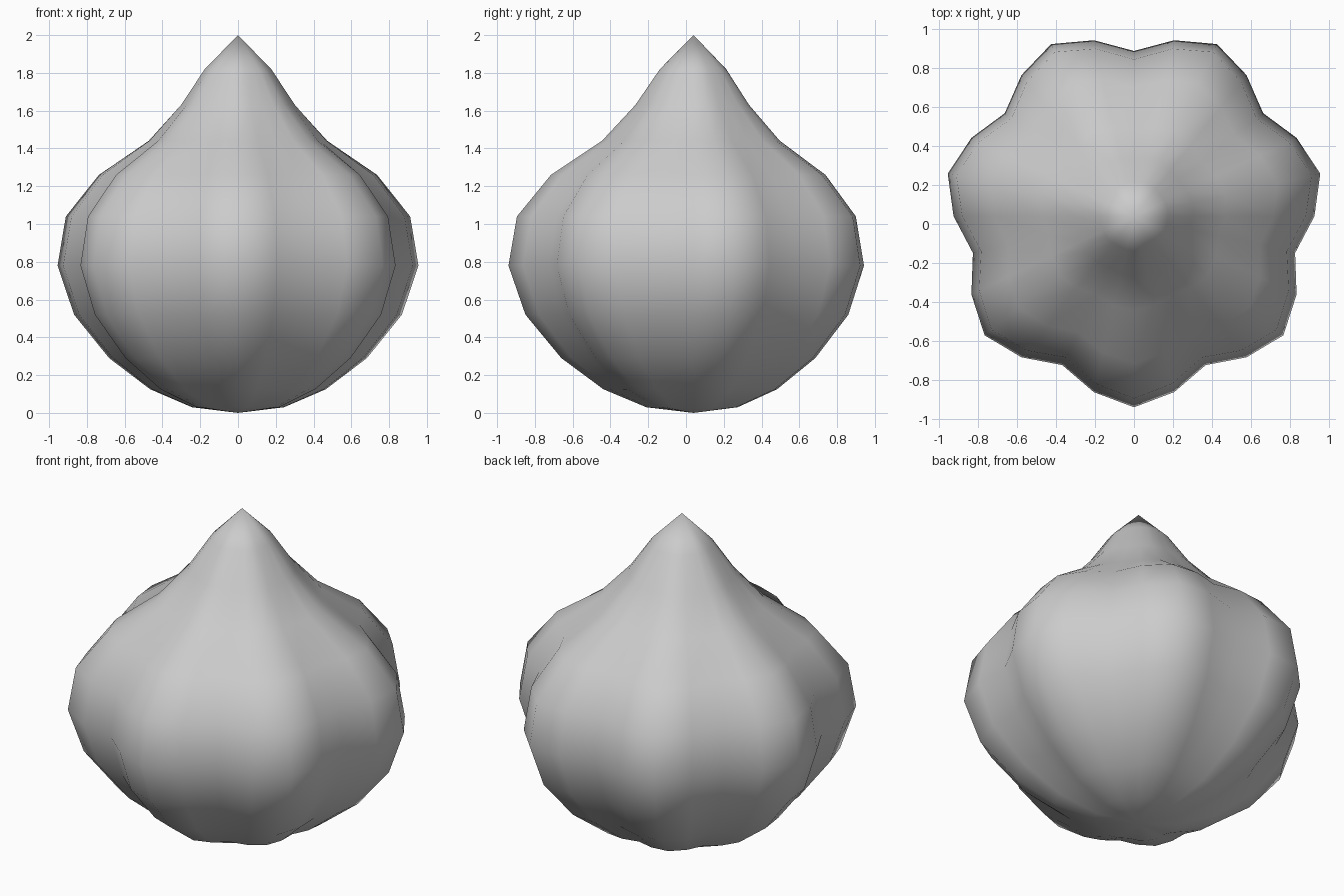
import bpy, bmesh
from math import sin, cos, pi

if "Cube" in bpy.data.objects:
    bpy.data.objects.remove(bpy.data.objects["Cube"])

LOBES, SIDES = 7, 28
CY = 0.04  # bulb axis is slightly behind the origin

# ring profile: height, radius at lobe crest, groove depth (fraction of radius)
PROFILE = [
    (0.03, 0.25, 0.10), (0.125, 0.477, 0.12), (0.29, 0.70, 0.135),
    (0.52, 0.89, 0.135), (0.78, 0.98, 0.135), (1.04, 0.935, 0.14),
    (1.26, 0.755, 0.125), (1.44, 0.485, 0.08), (1.63, 0.308, 0.05),
    (1.82, 0.178, 0.03),
]
GROOVE = [0.0, 0.41, 1.0, 0.41]  # crest, flank, groove, flank

# lobed bulb, one crest facing the front
bm = bmesh.new()
rings = []
for z, r, depth in PROFILE:
    ring = []
    for i in range(SIDES):
        a = -pi / 2 + 2 * pi * i / SIDES
        rr = r * (1 - depth * GROOVE[i % 4])
        ring.append(bm.verts.new((rr * cos(a), CY + rr * sin(a), z)))
    rings.append(ring)
bottom = bm.verts.new((0, CY, 0.0))
tip = bm.verts.new((0, CY, 2.0))

for i in range(SIDES):
    j = (i + 1) % SIDES
    bm.faces.new((bottom, rings[0][j], rings[0][i]))
    for lo, hi in zip(rings, rings[1:]):
        bm.faces.new((lo[i], lo[j], hi[j], hi[i]))
    bm.faces.new((rings[-1][i], rings[-1][j], tip))
for f in bm.faces:
    f.smooth = True
bmesh.ops.recalc_face_normals(bm, faces=bm.faces)

mesh = bpy.data.meshes.new("lobed_bulb")
bm.to_mesh(mesh)
bm.free()
bulb = bpy.data.objects.new("lobed_bulb", mesh)
bpy.context.collection.objects.link(bulb)
